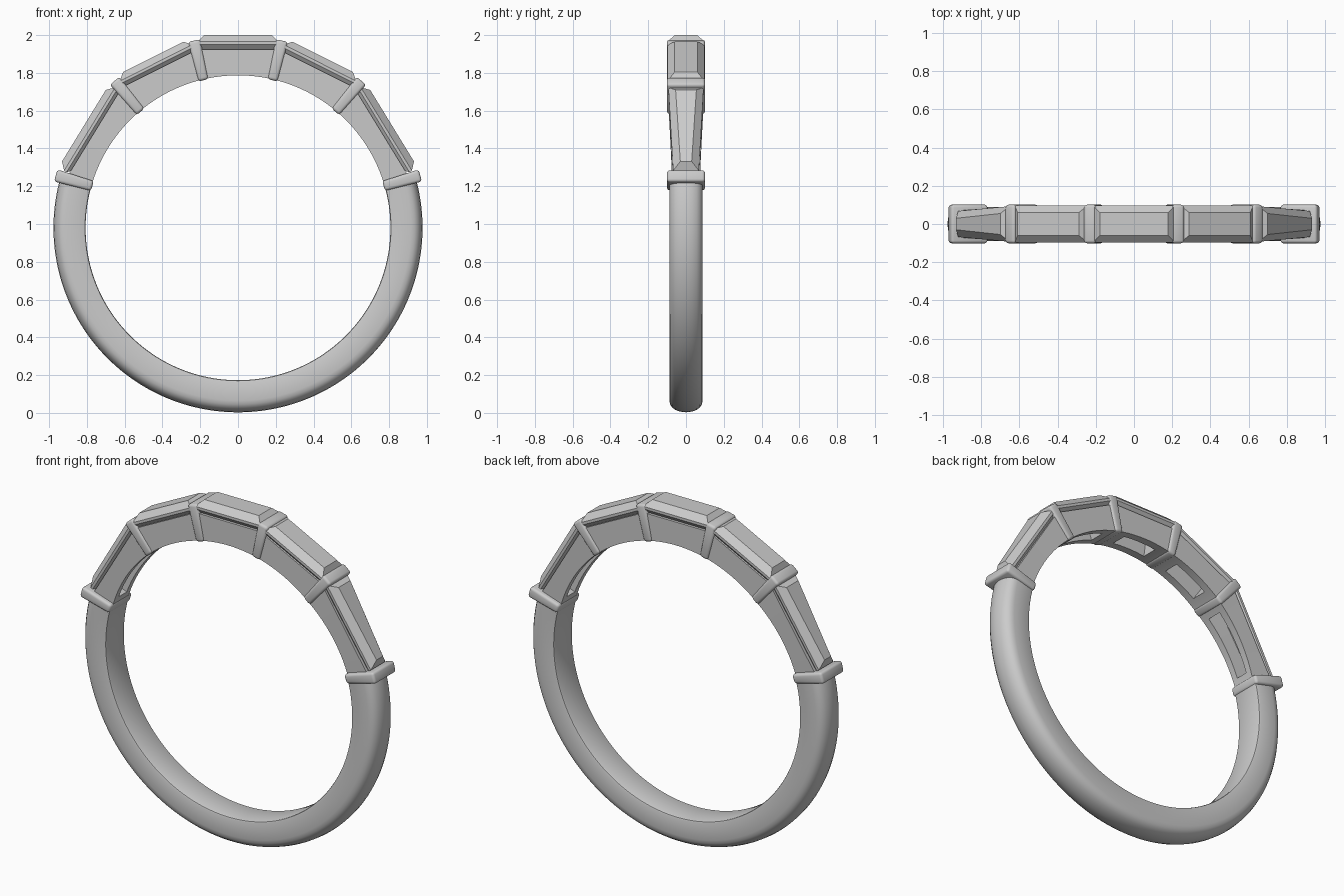
import bpy, bmesh, math
from math import sin, cos, radians

if "Cube" in bpy.data.objects:
    bpy.data.objects.remove(bpy.data.objects["Cube"])

CZ = 0.98          # height of the ring centre
R_IN = 0.807       # finger radius

metal = bpy.data.materials.new("silver_grey")
metal.diffuse_color = (0.6, 0.6, 0.6, 1)
metal.use_nodes = True
metal.node_tree.nodes["Principled BSDF"].inputs["Base Color"].default_value = metal.diffuse_color


def polar(a, r, y):
    """Point at angle a from straight up, radius r, depth y."""
    return (r * sin(a), y, CZ + r * cos(a))


def finish(name, bm, smooth=False):
    bmesh.ops.remove_doubles(bm, verts=bm.verts, dist=1e-5)
    bmesh.ops.recalc_face_normals(bm, faces=bm.faces)
    me = bpy.data.meshes.new(name)
    bm.to_mesh(me)
    bm.free()
    me.materials.append(metal)
    ob = bpy.data.objects.new(name, me)
    bpy.context.collection.objects.link(ob)
    if smooth:
        bpy.ops.object.select_all(action='DESELECT')
        ob.select_set(True)
        bpy.context.view_layer.objects.active = ob
        bpy.ops.object.shade_smooth_by_angle(angle=radians(35))
    return ob


def shank():
    """Plain lower band: flat inside, domed outside."""
    half = [(0.807, 0.078), (0.810, 0.085), (0.817, 0.088), (0.915, 0.088), (0.935, 0.084),
            (0.951, 0.074), (0.964, 0.057), (0.973, 0.032), (0.977, 0.0)]
    prof = half + [(r, -y) for r, y in reversed(half[:-1])]
    bm = bmesh.new()
    n, a0, a1 = 112, radians(74), radians(286)
    rings = [[bm.verts.new(polar(a0 + (a1 - a0) * i / n, r, y)) for r, y in prof]
             for i in range(n + 1)]
    m = len(prof)
    for p, q in zip(rings, rings[1:]):
        for j in range(m):
            k = (j + 1) % m
            bm.faces.new((p[j], p[k], q[k], q[j]))
    bm.faces.new(rings[0])
    bm.faces.new(rings[-1])
    finish("shank", bm, True)


def gallery(name, a0, a1, normal, depth, y0, y1, slot, margin):
    """Setting section: curved inside, flat top, with a slot through it."""
    bm = bmesh.new()
    n = 24
    ang = [a0 + (a1 - a0) * i / n for i in range(n + 1)]

    def corner(i, j, k):
        w = y0 + (y1 - y0) * i / n
        y = (-w, -slot * w, slot * w, w)[j]
        r = depth / cos(ang[i] - normal) if k else R_IN
        return bm.verts.new(polar(ang[i], r, y))

    def solid(i, j):
        if not (0 <= i < n and 0 <= j < 3):
            return False
        return j != 1 or i < margin or i >= n - margin

    for i in range(n):
        for j in range(3):
            if not solid(i, j):
                continue
            c = lambda *ids: bm.faces.new([corner(i + u, j + v, k) for u, v, k in ids])
            c((0, 0, 0), (1, 0, 0), (1, 1, 0), (0, 1, 0))
            c((0, 0, 1), (0, 1, 1), (1, 1, 1), (1, 0, 1))
            for du, dv, e in ((-1, 0, ((0, 0), (0, 1))), (1, 0, ((1, 0), (1, 1))),
                              (0, -1, ((0, 0), (1, 0))), (0, 1, ((0, 1), (1, 1)))):
                if not solid(i + du, j + dv):
                    (p, q), (s, t) = e
                    c((p, q, 0), (s, t, 0), (s, t, 1), (p, q, 1))
    finish(name, bm, True)


def stone(name, normal, side, t_mid, t_half, table, y0, y1):
    """Baguette-cut stone: pavilion, girdle, crown and flat table."""
    bm = bmesh.new()
    levels = ((-0.085, 0.035, 0.030), (-0.050, 0.0, 0.0), (-0.035, 0.0, 0.0), (0.0, 0.036, 0.038))
    rings = []
    for dd, inset_t, inset_y in levels:
        d, ring = table + dd, []
        for e, sy in ((-1, -1), (1, -1), (1, 1), (-1, 1)):
            t = t_mid + e * (t_half - inset_t)
            y = sy * ((y0 if e < 0 else y1) - inset_y)
            x = d * sin(normal) + t * cos(normal)
            z = d * cos(normal) - t * sin(normal)
            ring.append(bm.verts.new((side * x, y, CZ + z)))
        rings.append(ring)
    for p, q in zip(rings, rings[1:]):
        for j in range(4):
            k = (j + 1) % 4
            bm.faces.new((p[j], p[k], q[k], q[j]))
    bm.faces.new(rings[0])
    bm.faces.new(rings[-1])
    finish(name, bm)


def divider(name, a, r_out):
    """Rounded bar between stones, slightly narrower toward the finger."""
    bm = bmesh.new()
    bmesh.ops.create_cube(bm, size=1)
    r_in = 0.802
    for v in bm.verts:
        top = v.co.z > 0
        t = math.copysign(0.033 if top else 0.027, v.co.x)
        r = r_out if top else r_in
        y = math.copysign(0.101, v.co.y)
        v.co = (r * sin(a) + t * cos(a), y, CZ + r * cos(a) - t * sin(a))
    bmesh.ops.bevel(bm, geom=bm.edges[:], offset=0.015, segments=3, profile=0.5,
                    affect='EDGES')
    finish(name, bm, True)


A1, A2, A3 = radians(13.2), radians(40), radians(74)
N2, N3 = radians(26.6), radians(58.5)

shank()

# Centre stone and its setting
gallery("centre_gallery", -A1, A1, 0, 0.945, 0.092, 0.092, 0.5, 5)
stone("centre_stone", 0, 1, 0, 0.215, 1.02, 0.098, 0.098)

# Mirrored side stones, settings and bars
for s, tag in ((-1, "left"), (1, "right")):
    gallery(tag + "_upper_gallery", s * A1, s * A2, s * N2, 0.94, 0.092, 0.092, 0.5, 5)
    stone(tag + "_upper_stone", N2, s, -0.004, 0.215, 1.01, 0.098, 0.098)
    gallery(tag + "_lower_gallery", s * A2, s * A3, s * N3, 0.912, 0.092, 0.072, 0.5, 3)
    stone(tag + "_lower_stone", N3, s, -0.035, 0.258, 0.978, 0.093, 0.068)
    divider(tag + "_upper_bar", s * A1, 1.018)
    divider(tag + "_middle_bar", s * A2, 1.016)
    divider(tag + "_lower_bar", s * A3, 1.004)
